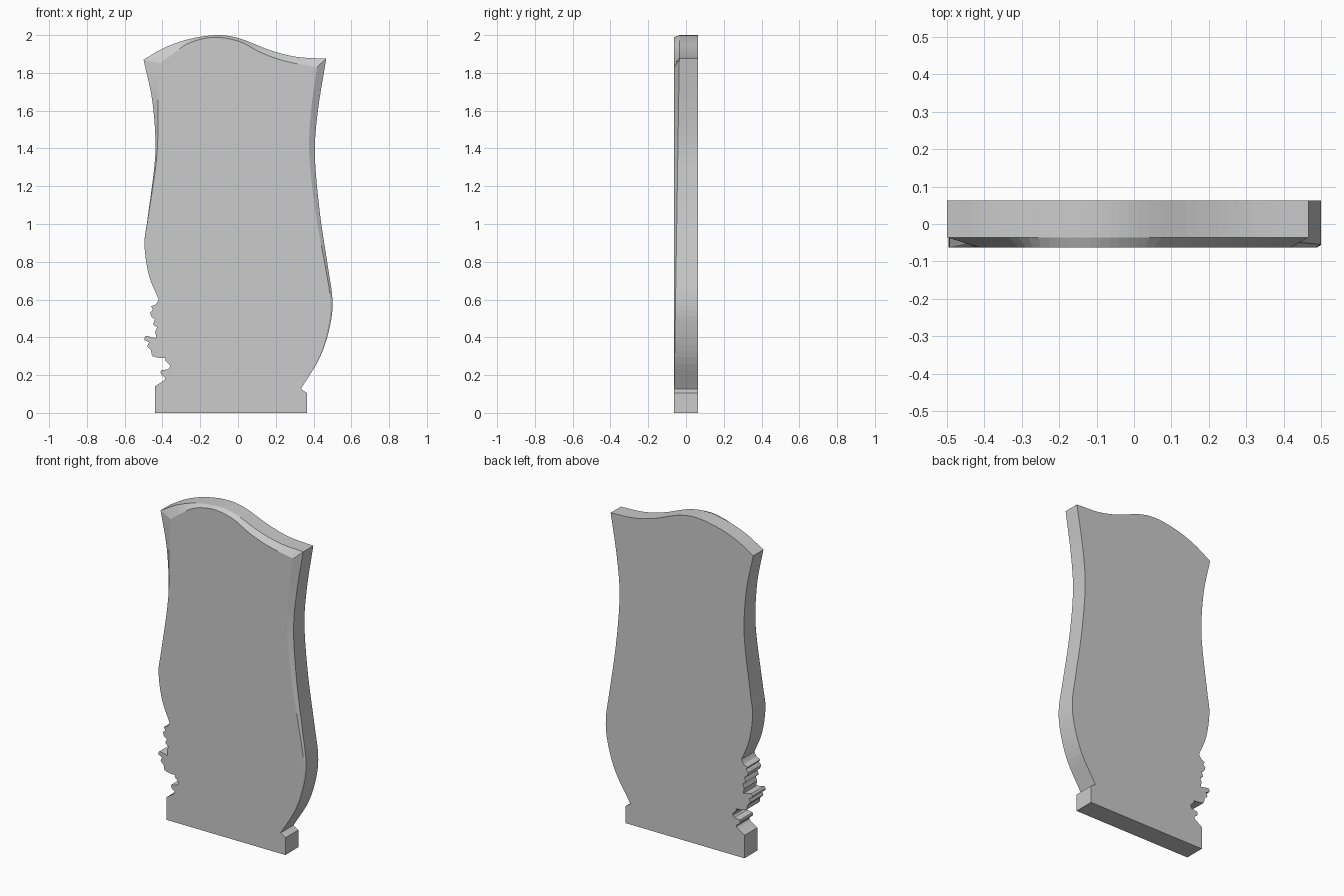
import bpy, bmesh
from mathutils import Vector

if "Cube" in bpy.data.objects:
    bpy.data.objects.remove(bpy.data.objects["Cube"])

HALF = 0.0625      # half thickness of the slab
CUT = 0.027        # deepest chamfer


def spline(pts, n):
    """Catmull-Rom samples through pts, including both ends."""
    p = [Vector(q) for q in pts]
    p = [2 * p[0] - p[1]] + p + [2 * p[-1] - p[-2]]
    out = []
    for i in range(1, len(p) - 2):
        a, b, c, d = p[i - 1:i + 3]
        for k in range(n):
            t = k / n
            out.append(0.5 * (2 * b + (c - a) * t + (2 * a - 5 * b + 4 * c - d) * t * t
                              + (3 * b - a - 3 * c + d) * t ** 3))
    return out + [p[-2]]


# Right edge, bottom to top: silhouette and front-face line
right_out = [(.333, .127), (.434, .295), (.487, .46), (.5, .6), (.475, .78),
             (.432, 1.07), (.407, 1.37), (.423, 1.6), (.467, 1.875)]
right_in = [(.333, .127), (.429, .295), (.478, .46), (.489, .6), (.461, .78),
            (.409, 1.07), (.377, 1.37), (.387, 1.6), (.418, 1.83)]
# Top edge, right to left
top_out = [(.467, 1.875), (.31, 1.885), (.17, 1.92), (.01, 1.982),
           (-.11, 2.0), (-.255, 1.98), (-.386, 1.935), (-.5, 1.87)]
top_in = [(.418, 1.83), (.25, 1.862), (.12, 1.908), (.01, 1.965),
          (-.12, 1.988), (-.25, 1.962), (-.34, 1.905), (-.413, 1.85)]
# Left edge, top to bottom, chamfer fades out halfway down
left_out = [(-.5, 1.87), (-.455, 1.66), (-.437, 1.445), (-.445, 1.285),
            (-.48, 1.02), (-.495, .89), (-.472, .73), (-.42, .6)]
left_in = [(-.413, 1.85), (-.424, 1.66), (-.425, 1.445), (-.438, 1.285),
           (-.478, 1.02), (-.495, .89), (-.472, .73), (-.42, .6)]
# Carved flower silhouette on the lower left
flower = [(-.42, .6), (-.435, .575), (-.46, .563), (-.45, .548), (-.465, .53),
          (-.455, .505), (-.439, .495), (-.45, .468), (-.429, .453), (-.439, .427),
          (-.434, .396), (-.487, .408), (-.495, .385), (-.471, .374), (-.481, .353),
          (-.46, .33), (-.453, .3), (-.402, .29), (-.382, .289), (-.386, .278),
          (-.36, .252), (-.371, .231), (-.407, .225), (-.407, .204), (-.387, .188),
          (-.392, .172), (-.44, .14)]

# Ring entries: (outer point, inner point, chamfer depth)
ring = []


def add_edge(outer, inner, n, depth):
    a, b = spline(outer, n), spline(inner, n)
    for o, i in zip(a[:-1], b[:-1]):
        ring.append((o, i, depth(o)))


for q in [(-.44, 0), (.365, 0), (.365, .105)]:
    ring.append((Vector(q), Vector(q), 0))
add_edge(right_out, right_in, 5, lambda o: CUT * (o.y - .127) / 1.748)
add_edge(top_out, top_in, 5, lambda o: CUT)
add_edge(left_out, left_in, 5, lambda o: CUT * max(0, (o.y - .89) / .98))
add_edge(flower, flower, 2, lambda o: 0)
ring.append((Vector((-.44, .14)), Vector((-.44, .14)), 0))

# Headstone slab: back outline, side wall, chamfer, front face
bm = bmesh.new()
back = [bm.verts.new((o.x, HALF, o.y)) for o, i, d in ring]
side = [bm.verts.new((o.x, -HALF + d, o.y)) for o, i, d in ring]
front = [bm.verts.new((i.x, -HALF, i.y)) for o, i, d in ring]
bm.faces.new(back)
bm.faces.new(front[::-1])
for a, b in ((back, side), (side, front)):
    for k in range(len(ring)):
        j = (k + 1) % len(ring)
        bm.faces.new((a[k], a[j], b[j], b[k]))
bmesh.ops.remove_doubles(bm, verts=bm.verts, dist=1e-5)
bmesh.ops.recalc_face_normals(bm, faces=bm.faces)

mesh = bpy.data.meshes.new("headstone_slab")
bm.to_mesh(mesh)
bm.free()
stone = bpy.data.materials.new("grey stone")
stone.diffuse_color = (0.6, 0.6, 0.6, 1)
stone.use_nodes = True
stone.node_tree.nodes["Principled BSDF"].inputs["Base Color"].default_value = stone.diffuse_color
mesh.materials.append(stone)
slab = bpy.data.objects.new("headstone_slab", mesh)
bpy.context.collection.objects.link(slab)
